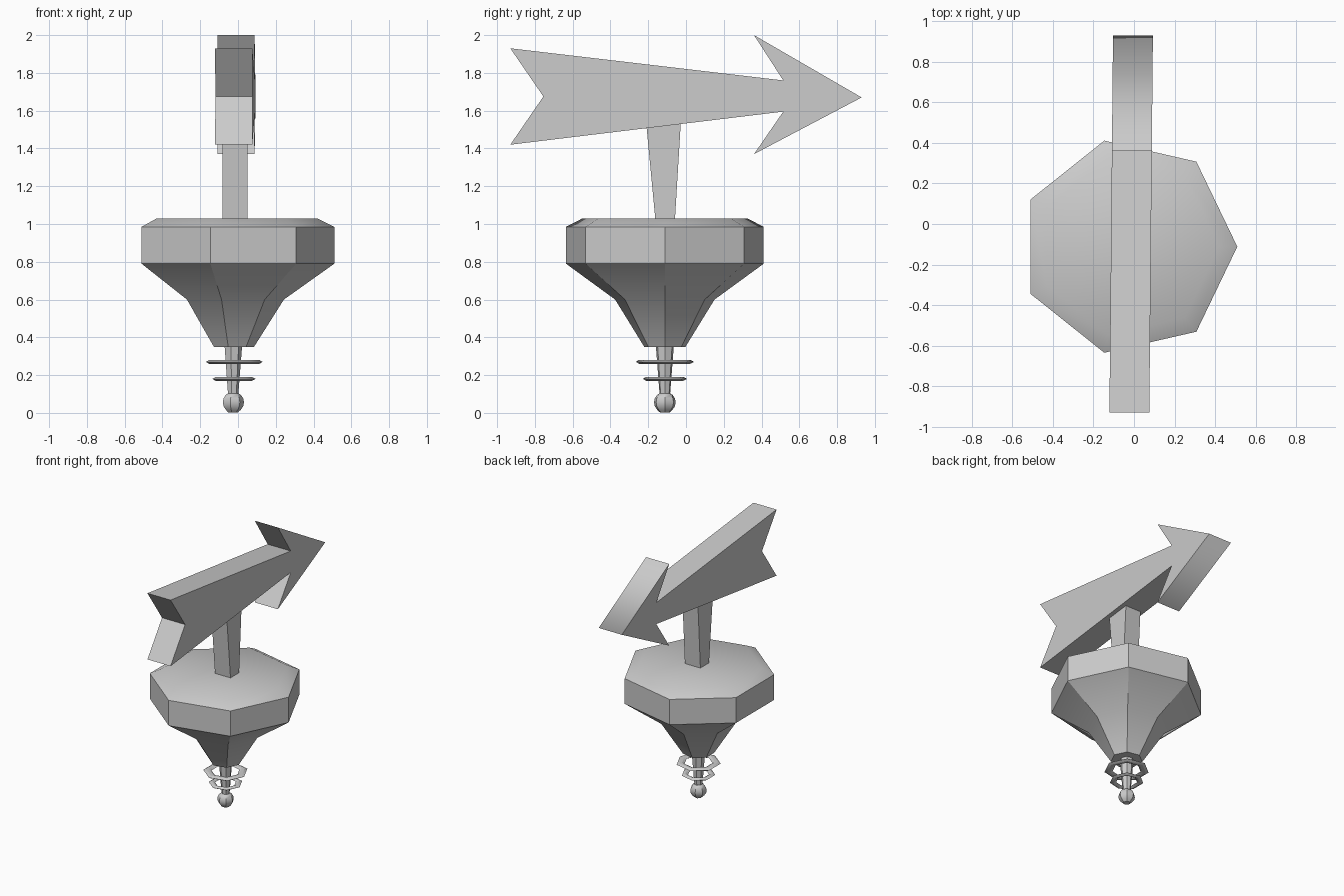
import bpy, bmesh, math

if "Cube" in bpy.data.objects:
    bpy.data.objects.remove(bpy.data.objects["Cube"])

CX, CY, SIDES = -0.027, -0.112, 7


def finish(name, bm, limit=30, soft=()):
    """Shade smooth below the limit angle, sharp elsewhere, and link the object."""
    bmesh.ops.recalc_face_normals(bm, faces=bm.faces[:])
    for f in bm.faces:
        f.smooth = True
    for e in bm.edges:
        e.smooth = e.calc_face_angle(0) < math.radians(limit) or e in soft
    me = bpy.data.meshes.new(name)
    bm.to_mesh(me)
    bm.free()
    ob = bpy.data.objects.new(name, me)
    bpy.context.collection.objects.link(ob)
    return ob


def lathe(name, profile, closed=False):
    """Revolve (radius, z) points into a seven-sided solid; closed makes a ring."""
    bm = bmesh.new()
    rings = [[bm.verts.new((CX + r * math.cos(k * math.tau / SIDES),
                            CY + r * math.sin(k * math.tau / SIDES), z))
              for k in range(SIDES)] for r, z in profile]
    pairs = list(zip(rings, rings[1:]))
    if closed:
        pairs.append((rings[-1], rings[0]))
    else:
        bm.faces.new(rings[0])
        bm.faces.new(rings[-1])
    for a, b in pairs:
        for k in range(SIDES):
            n = (k + 1) % SIDES
            bm.faces.new((a[k], a[n], b[n], b[k]))
    return finish(name, bm)


def prism(name, outline, half, centre, skew=0.0, soft_index=None):
    """Extrude a (y, z) outline along x; skew turns it slightly about z."""
    bm = bmesh.new()
    left, right = [[bm.verts.new((centre + skew * y + s * half, y, z))
                    for y, z in outline] for s in (-1, 1)]
    bm.faces.new(left)
    bm.faces.new(right)
    for i in range(len(outline)):
        j = (i + 1) % len(outline)
        bm.faces.new((left[i], left[j], right[j], right[i]))
    soft = []
    if soft_index is not None:
        soft = [bm.edges.get((left[soft_index], right[soft_index]))]
    return finish(name, bm, soft=soft)


# Faceted body
lathe("body", [(0.112, 0.35), (0.27, 0.60), (0.537, 0.79),
               (0.537, 0.985), (0.447, 1.03)])

# Tapered spike with a ball tip
lathe("spike", [(0.028, 0.09), (0.05, 0.37)])
ball = [(0.059 * math.sin(a), 0.056 - 0.056 * math.cos(a))
        for a in (math.pi * i / 8 for i in range(1, 8))]
ball[0] = (0.026, 0.002)
lathe("ball_tip", ball)

# Floating rings with pointed rims
for name, outer, inner, z in (("upper_ring", 0.158, 0.10, 0.27),
                              ("lower_ring", 0.12, 0.075, 0.18)):
    t = 0.01
    lathe(name, [(outer, z), (outer - 0.018, z + t), (inner + 0.018, z + t),
                 (inner, z), (inner + 0.018, z - t), (outer - 0.018, z - t)],
          closed=True)

# Post flaring up into the arrow
prism("post", [(-0.16, 1.0), (-0.06, 1.0), (-0.025, 1.58), (-0.215, 1.58)],
      0.066, -0.016)

# Arrow with a notched tail
prism("arrow", [(-0.93, 1.93), (0.515, 1.76), (0.36, 2.0), (0.93, 1.67),
                (0.36, 1.37), (0.515, 1.595), (-0.93, 1.42), (-0.755, 1.675)],
      0.0985, -0.014, skew=0.0095, soft_index=3)
